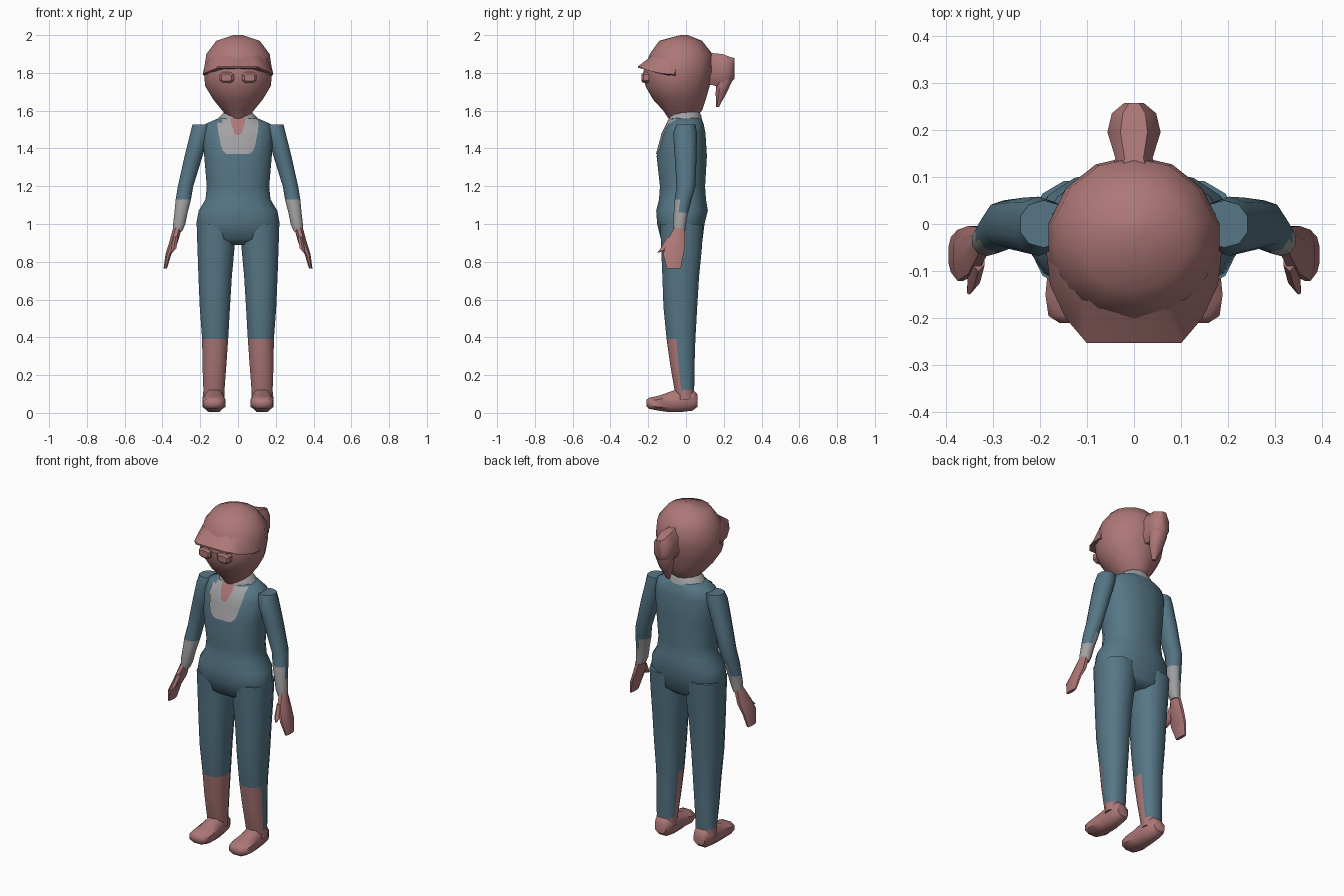
import bpy, bmesh, math
from mathutils import Vector
from mathutils.bvhtree import BVHTree

if "Cube" in bpy.data.objects:
    bpy.data.objects.remove(bpy.data.objects["Cube"])


def material(name, rgb):
    m = bpy.data.materials.new(name)
    m.diffuse_color = (*rgb, 1)
    m.use_nodes = True
    m.node_tree.nodes["Principled BSDF"].inputs["Base Color"].default_value = m.diffuse_color
    return m


MATS = [material("rose", (0.42, 0.185, 0.185)),
        material("slate_blue", (0.092, 0.182, 0.238)),
        material("light_grey", (0.36, 0.36, 0.37))]
ROSE, BLUE, GREY = 0, 1, 2


def finish(bm, name, rule, angle=50, closed=True):
    """Turn a bmesh into an object; rule is a colour index or a function of the face centre."""
    if closed:
        bmesh.ops.recalc_face_normals(bm, faces=bm.faces)
    for f in bm.faces:
        f.material_index = rule(f.calc_center_median()) if callable(rule) else rule
    me = bpy.data.meshes.new(name)
    bm.to_mesh(me)
    bm.free()
    for m in MATS:
        me.materials.append(m)
    ob = bpy.data.objects.new(name, me)
    bpy.context.collection.objects.link(ob)
    bpy.ops.object.select_all(action='DESELECT')
    ob.select_set(True)
    bpy.context.view_layer.objects.active = ob
    bpy.ops.object.shade_smooth_by_angle(angle=math.radians(angle))
    return ob


def loft(name, rings, rule, n=12, power=2.0, side=1, axis='z', angle=50):
    """Skin ellipses given as (x0, x1, y0, y1, z); axis 'y' swaps the y and z roles."""
    bm = bmesh.new()
    prev = None
    for x0, x1, y0, y1, z in rings:
        ring = []
        for i in range(n):
            a = 2 * math.pi * (i + 0.5) / n
            c, s = (math.copysign(abs(v) ** (2 / power), v) for v in (math.cos(a), math.sin(a)))
            x = side * ((x0 + x1) / 2 + c * (x1 - x0) / 2)
            y = (y0 + y1) / 2 + s * (y1 - y0) / 2
            ring.append(bm.verts.new((x, y, z) if axis == 'z' else (x, z, y)))
        if prev:
            for i in range(n):
                j = (i + 1) % n
                bm.faces.new((prev[i], prev[j], ring[j], ring[i]))
        else:
            bm.faces.new(ring)
        prev = ring
    bm.faces.new(prev)
    return finish(bm, name, rule, angle)


# torso with hips, waist and sloping shoulders
torso = loft("torso", [
    (-.09, .09, -.09, .06, .89), (-.20, .20, -.135, .09, .92), (-.225, .225, -.155, .10, 1.0),
    (-.212, .212, -.16, .118, 1.07), (-.175, .175, -.145, .108, 1.13), (-.168, .168, -.14, .103, 1.2),
    (-.182, .182, -.158, .113, 1.36), (-.19, .19, -.125, .105, 1.48), (-.175, .175, -.10, .095, 1.53),
    (-.10, .10, -.08, .082, 1.562)], BLUE, n=16, power=2.3)

# neck and the collar around its back
loft("neck", [(-.06, .06, -.10, .05, 1.50), (-.06, .06, -.08, .05, 1.64)], ROSE, n=10)
loft("collar", [(-.13, .13, -.09, .09, 1.53), (-.10, .10, -.09, .085, 1.57),
                (-.062, .062, -.07, .07, 1.605)],
     lambda c: ROSE if c.y < -.05 and abs(c.x) < .03 else GREY, n=12)


def chest_plate(name, rows, mat, lift):
    """Thin patch lying on the chest; rows are (z, half width)."""
    tree = BVHTree.FromPolygons([v.co for v in torso.data.vertices],
                                [p.vertices for p in torso.data.polygons])
    bm = bmesh.new()
    grid = []
    for z, w in rows:
        row = []
        for i in range(9):
            x = w * (i / 4 - 1)
            hit = tree.ray_cast(Vector((x, -1, z)), Vector((0, 1, 0)))[0]
            row.append(bm.verts.new((x, hit.y - lift, z)))
        grid.append(row)
    for a, b in zip(grid, grid[1:]):
        for i in range(8):
            bm.faces.new((a[i], b[i], b[i + 1], a[i + 1]))
    finish(bm, name, mat, closed=False)


chest_plate("shirt_bib", [(1.555, .105), (1.53, .108), (1.505, .107), (1.48, .104), (1.45, .097),
                          (1.42, .092), (1.39, .082), (1.37, .06)], GREY, .006)
chest_plate("open_neckline", [(1.56, .04), (1.53, .036), (1.505, .026), (1.48, .02), (1.47, .008)],
            ROSE, .009)


def shin_rule(side):
    def rule(c):
        inner = .135 - side * c.x > .03
        if c.z < .12:
            return ROSE
        return ROSE if c.z < .39 and c.y < (.0 if inner else -.025) else BLUE
    return rule


def cuff_rule(side):
    def rule(c):
        outer_back = c.y > -.035 and side * c.x > .29
        if c.z < .97:
            return ROSE
        return GREY if c.z < (1.03 if outer_back else 1.12) else BLUE
    return rule


for side, tag in ((-1, "right"), (1, "left")):
    # leg with bare shin at the front
    loft(tag + "_leg", [
        (.07, .19, -.045, .04, .07), (.07, .185, -.062, .045, .12), (.06, .19, -.085, .047, .25),
        (.05, .192, -.105, .052, .39), (.04, .205, -.122, .062, .56), (.03, .212, -.128, .072, .72),
        (.015, .218, -.135, .088, .88), (.01, .222, -.14, .095, 1.0)], shin_rule(side), n=12, power=2.3, side=side)
    # foot, skinned from heel to toe
    loft(tag + "_foot", [
        (.09, .165, .03, .10, .06), (.078, .178, .008, .13, .035), (.072, .18, .0, .135, -.03),
        (.07, .185, .0, .115, -.085), (.062, .192, .01, .092, -.15), (.075, .185, .02, .082, -.195),
        (.10, .16, .035, .07, -.21)], ROSE, n=8, power=2.5, side=side, axis='y')
    # arm with a rolled cuff
    loft(tag + "_arm", [
        (.295, .343, -.065, -.005, .96), (.277, .345, -.068, .0, 1.0), (.265, .338, -.065, .012, 1.06),
        (.247, .332, -.06, .03, 1.13), (.235, .32, -.05, .05, 1.2), (.185, .285, -.06, .056, 1.36),
        (.15, .255, -.068, .058, 1.48), (.14, .243, -.05, .05, 1.528)], cuff_rule(side), n=10, power=2.2, side=side)
    # flat mitten hand and thumb
    loft(tag + "_hand", [
        (.375, .395, -.105, -.025, .765), (.352, .385, -.125, -.008, .84), (.318, .367, -.11, -.0, .90),
        (.295, .345, -.065, -.005, .98)], ROSE, n=8, side=side)
    loft(tag + "_thumb", [
        (.345, .355, -.15, -.138, .85), (.325, .355, -.135, -.095, .87), (.315, .345, -.10, -.05, .93)],
        ROSE, n=6, side=side)
    # spectacle lens block
    loft(tag + "_lens", [(.02, .10, 1.745, 1.805, -.195), (.02, .10, 1.745, 1.805, -.225),
                         (.032, .09, 1.755, 1.795, -.235)], ROSE, n=8, power=3, side=side, axis='y', angle=30)

# spectacle bridge
loft("spectacle_bridge", [(-.03, .03, 1.78, 1.795, -.19), (-.03, .03, 1.78, 1.795, -.225)],
     ROSE, n=4, axis='y', angle=30)

# head and hair cap
loft("head", [
    (-.045, .045, -.09, .04, 1.555), (-.085, .085, -.12, .085, 1.60), (-.135, .135, -.175, .105, 1.66),
    (-.178, .178, -.215, .125, 1.73), (-.186, .186, -.225, .145, 1.81), (-.172, .172, -.192, .14, 1.90),
    (-.118, .118, -.142, .085, 1.97), (-.025, .025, -.03, .01, 2.0)], ROSE, n=14)

# fringe jutting out over the brow
outer = [(.186, -.06, 1.80), (.178, -.13, 1.805), (.145, -.20, 1.82), (.10, -.253, 1.835)]
inner = [(.17, -.05, 1.86), (.155, -.11, 1.875), (.11, -.16, 1.89), (.06, -.17, 1.90)]
bm = bmesh.new()
rows = []
for pts, drop in ((inner, 0), (outer, 0), (outer, .008), (inner, .085)):
    full = [(-x, y, z) for x, y, z in pts] + [(x, y, z) for x, y, z in reversed(pts)]
    rows.append([bm.verts.new((x, y, z - drop)) for x, y, z in full])
for a, b in zip(rows, rows[1:] + rows[:1]):
    for i in range(len(a) - 1):
        bm.faces.new((a[i], b[i], b[i + 1], a[i + 1]))
for end in (0, -1):
    bm.faces.new([r[end] for r in rows])
finish(bm, "fringe", ROSE, 40)

# ponytail: knot behind the head, then a hanging tail
loft("ponytail_knot", [
    (-.07, .07, 1.73, 1.93, .08), (-.042, .042, 1.73, 1.91, .14), (-.06, .06, 1.715, 1.905, .195),
    (-.05, .05, 1.745, 1.888, .235), (-.022, .022, 1.765, 1.882, .257)], ROSE, n=8, power=2.6, axis='y')
loft("ponytail_tail", [
    (-.012, .012, .158, .175, 1.62), (-.04, .04, .155, .215, 1.69), (-.052, .052, .155, .25, 1.76),
    (-.045, .045, .16, .25, 1.82)], ROSE, n=8)
